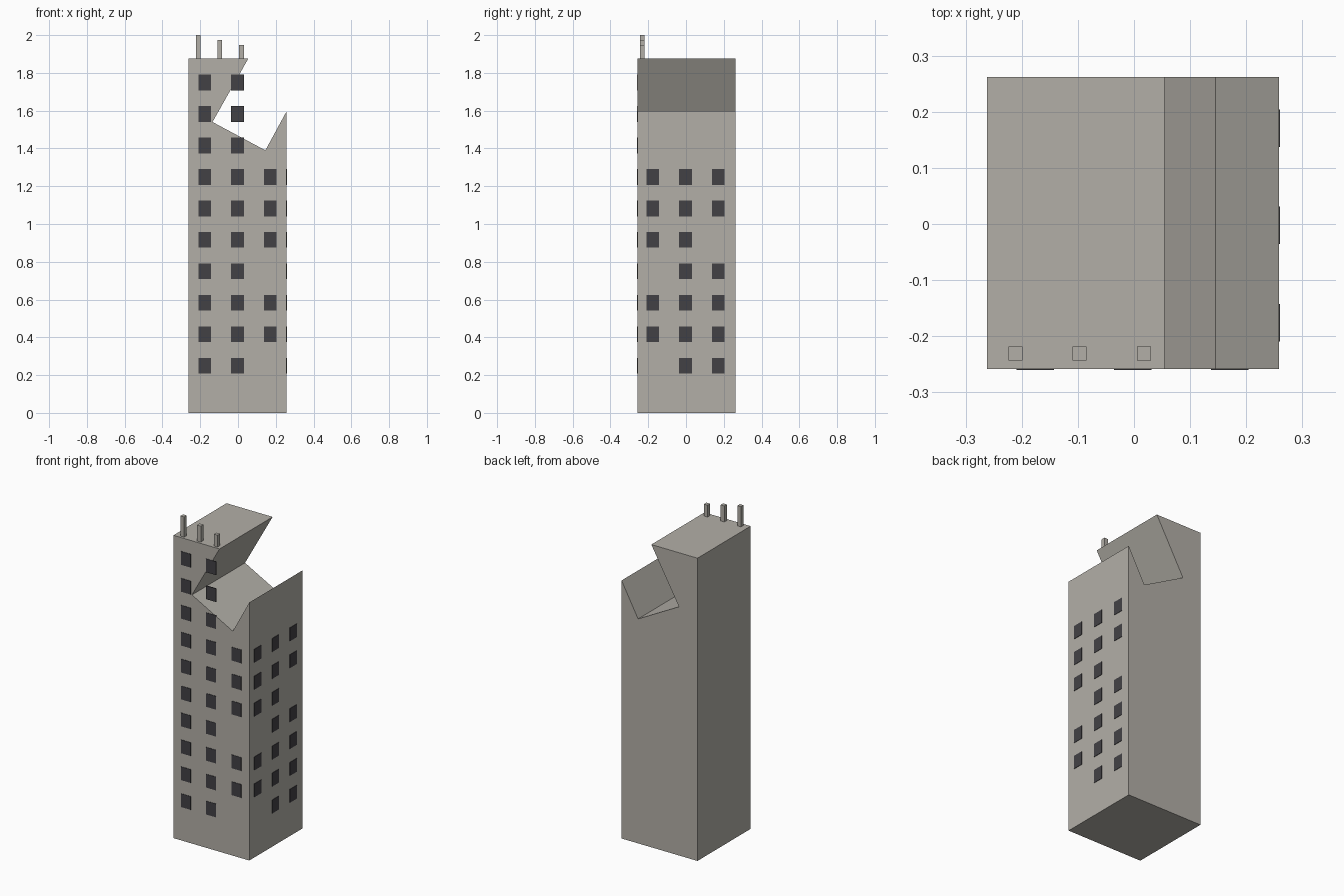
import bpy, bmesh
from mathutils import Matrix, Vector

cube = bpy.data.objects.get("Cube")
if cube:
    bpy.data.objects.remove(cube, do_unlink=True)


def material(name, rgb):
    m = bpy.data.materials.new(name)
    m.use_nodes = True
    m.diffuse_color = (*rgb, 1)
    m.node_tree.nodes["Principled BSDF"].inputs["Base Color"].default_value = (*rgb, 1)
    return m


concrete = material("warm_grey_concrete", (0.45, 0.43, 0.39))
glass = material("dark_glass", (0.055, 0.053, 0.06))


def finish(name, bm, mat):
    bmesh.ops.recalc_face_normals(bm, faces=bm.faces)
    mesh = bpy.data.meshes.new(name)
    bm.to_mesh(mesh)
    bm.free()
    mesh.materials.append(mat)
    obj = bpy.data.objects.new(name, mesh)
    bpy.context.collection.objects.link(obj)
    return obj


def add_box(bm, centre, size):
    bmesh.ops.create_cube(bm, size=1, matrix=Matrix.Translation(centre) @ Matrix.Diagonal((*size, 1)))


LEFT, RIGHT, FRONT, BACK, ROOF = -0.262, 0.258, -0.258, 0.262, 1.875

# Tower: broken outline extruded front to back
outline = [(LEFT, 0), (RIGHT, 0), (RIGHT, 1.598), (0.145, 1.39),
           (-0.135, 1.54), (0.054, ROOF), (LEFT, ROOF)]
bm = bmesh.new()
face = bm.faces.new([bm.verts.new((x, FRONT, z)) for x, z in outline])
ext = bmesh.ops.extrude_face_region(bm, geom=[face])
moved = [v for v in ext["geom"] if isinstance(v, bmesh.types.BMVert)]
bmesh.ops.translate(bm, verts=moved, vec=Vector((0, BACK - FRONT, 0)))
finish("tower", bm, concrete)

# Windows: one string per floor, bottom to top, marks the filled columns
front_floors = ["01", "012", "012", "01", "012", "012", "012", "01", "01", "01"]
side_floors = ["12", "012", "012", "12", "01", "012", "012"]


def windows(name, floors, on_side):
    bm = bmesh.new()
    for row, columns in enumerate(floors):
        z = 0.249 + row * 0.1667
        for c in columns:
            along = -0.176 + int(c) * 0.1735
            if on_side:
                add_box(bm, (RIGHT, along, z), (0.005, 0.067, 0.083))
            else:
                add_box(bm, (along, FRONT, z), (0.067, 0.005, 0.083))
    finish(name, bm, glass)


windows("front_windows", front_floors, False)
windows("side_windows", side_floors, True)

# Roof posts along the front edge
for i, (x, top) in enumerate([(-0.211, 2.0), (-0.097, 1.974), (0.018, 1.948)]):
    bm = bmesh.new()
    add_box(bm, (x, -0.231, (ROOF + top) / 2), (0.025, 0.025, top - ROOF))
    finish(f"roof_post_{i + 1}", bm, concrete)
